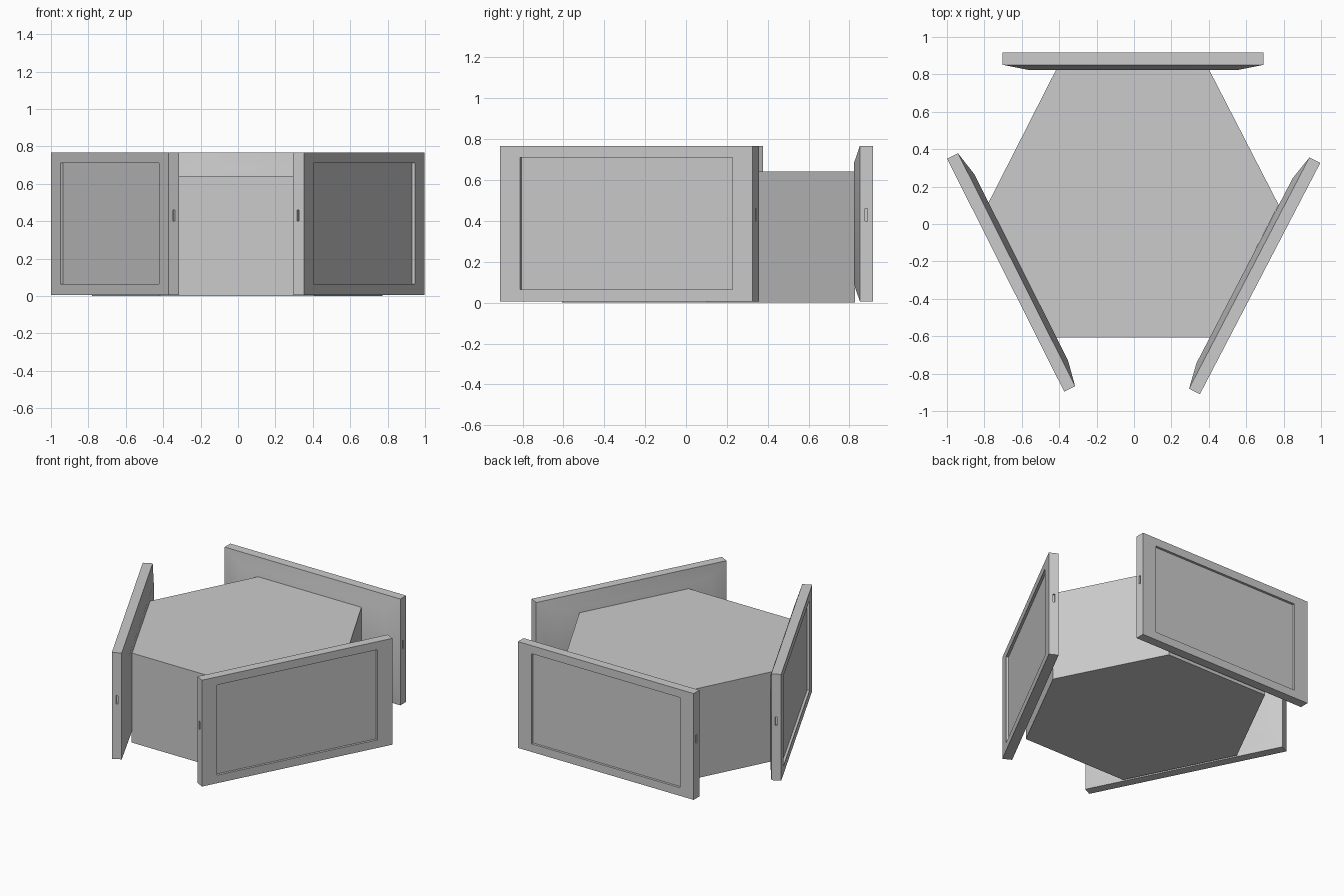
import bpy, bmesh, math

if "Cube" in bpy.data.objects:
    bpy.data.objects.remove(bpy.data.objects["Cube"])

# Panel proportions
W, Z0, Z1 = 1.394, 0.006, 0.768


def rect(bm, mx, mz, y):
    """Rectangle ring inset by mx, mz from the panel outline at depth y."""
    x, a, b = W / 2 - mx, Z0 + mz, Z1 - mz
    return [bm.verts.new(p) for p in ((-x, y, a), (x, y, a), (x, y, b), (-x, y, b))]


def finish(bm, name):
    bmesh.ops.recalc_face_normals(bm, faces=bm.faces[:])
    mesh = bpy.data.meshes.new(name)
    bm.to_mesh(mesh)
    bm.free()
    ob = bpy.data.objects.new(name, mesh)
    bpy.context.collection.objects.link(ob)
    return ob


def smooth(ob):
    bpy.ops.object.select_all(action='DESELECT')
    ob.select_set(True)
    bpy.context.view_layer.objects.active = ob
    bpy.ops.object.shade_smooth_by_angle(angle=math.radians(30))


def panel(name, loc, deg):
    # Recessed outer face, frame, straight rim, softly bevelled inner face
    bm = bmesh.new()
    rings = [rect(bm, *r) for r in ((0.11, 0.058, -0.017), (0.11, 0.058, 0),
                                    (0, 0, 0), (0, 0, -0.065), (0.14, 0.082, -0.093))]
    for a, b in zip(rings, rings[1:]):
        for i in range(4):
            j = (i + 1) % 4
            bm.faces.new((a[i], a[j], b[j], b[i]))
    bm.faces.new(rings[0])
    bm.faces.new(rings[-1])
    ob = finish(bm, name)
    smooth(ob)

    # Small slots in both end edges
    bm = bmesh.new()
    for s in (-1, 1):
        vs = bmesh.ops.create_cube(bm, size=1)['verts']
        bmesh.ops.scale(bm, vec=(0.03, 0.012, 0.06), verts=vs)
        bmesh.ops.translate(bm, vec=(s * W / 2, -0.034, 0.43), verts=vs)
    cutter = finish(bm, name + "_slot_cutter")
    cutter.hide_render = True
    cutter.hide_viewport = True
    mod = ob.modifiers.new("slots", 'BOOLEAN')
    mod.operation = 'DIFFERENCE'
    mod.solver = 'EXACT'
    mod.object = cutter
    for o in (ob, cutter):
        o.location = (loc[0], loc[1], 0)
        o.rotation_euler.z = math.radians(deg)


# Hexagonal central body
bm = bmesh.new()
outline = [(-0.415, 0.828), (0.4, 0.828), (0.773, 0.103), (0.407, -0.608),
           (-0.418, -0.608), (-0.78, 0.11)]
base = bm.faces.new([bm.verts.new((x, y, 0)) for x, y in outline])
top = bmesh.ops.extrude_face_region(bm, geom=[base], use_keep_orig=True)['geom']
bmesh.ops.translate(bm, vec=(0, 0, 0.642),
                    verts=[v for v in top if isinstance(v, bmesh.types.BMVert)])
finish(bm, "hexagonal_body")

# Three panels on alternate sides
panel("back_panel", (-0.005, 0.916), 0)
panel("right_panel", (0.674, -0.292), -117.5)
panel("left_panel", (-0.686, -0.274), 116.7)
